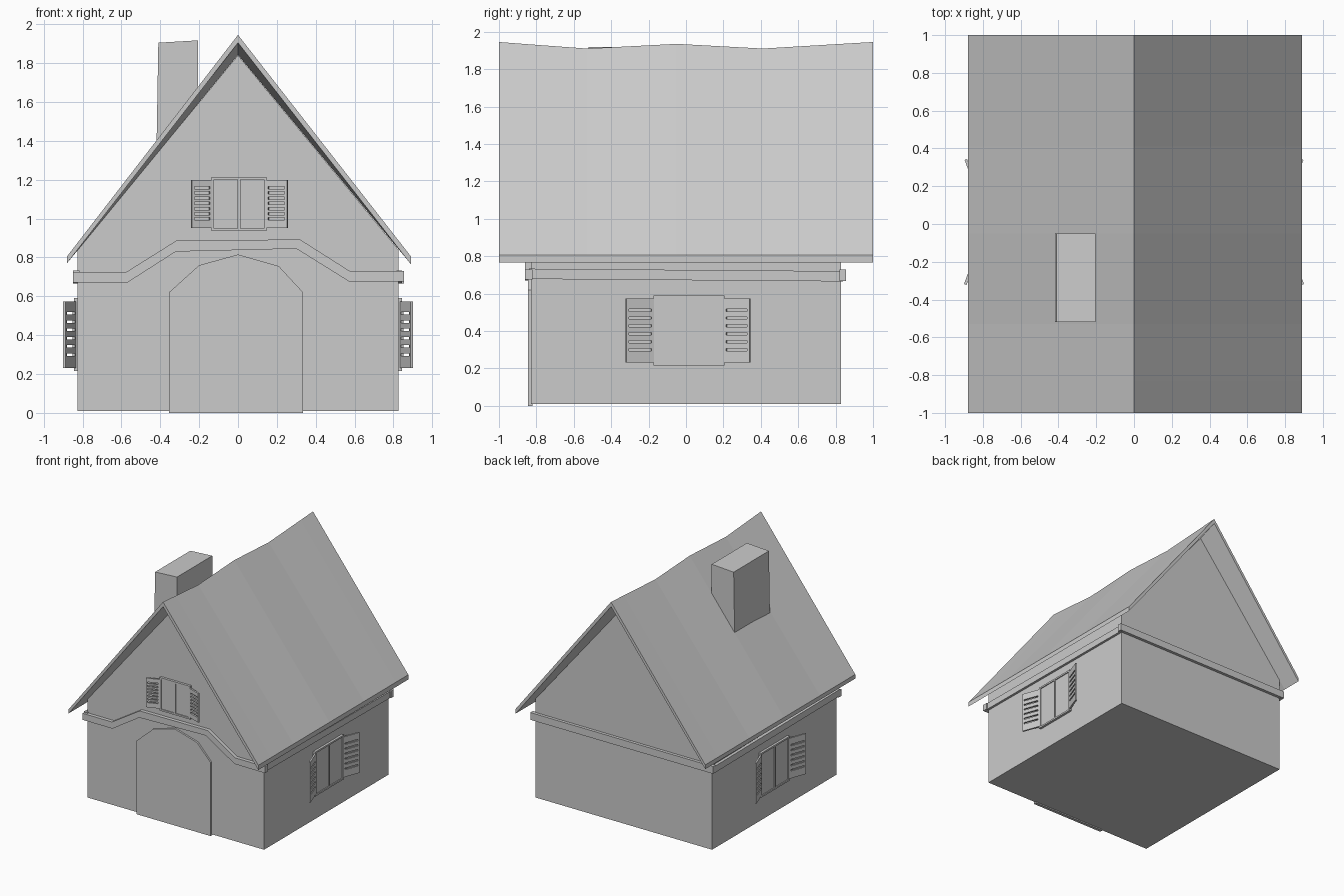
import bpy, bmesh, math
from mathutils import Matrix, Vector

if "Cube" in bpy.data.objects:
    bpy.data.objects.remove(bpy.data.objects["Cube"])


def finish(bm, name):
    bmesh.ops.recalc_face_normals(bm, faces=bm.faces)
    me = bpy.data.meshes.new(name)
    bm.to_mesh(me)
    bm.free()
    ob = bpy.data.objects.new(name, me)
    bpy.context.collection.objects.link(ob)
    return ob


def loft(name, rings):
    """Join equal closed rings and cap both ends."""
    bm = bmesh.new()
    rows = [[bm.verts.new(p) for p in r] for r in rings]
    n = len(rows[0])
    for a, b in zip(rows, rows[1:]):
        for i in range(n):
            j = (i + 1) % n
            bm.faces.new((a[i], a[j], b[j], b[i]))
    bm.faces.new(rows[0])
    bm.faces.new(rows[-1])
    return finish(bm, name)


def prism(name, xz, y0, y1):
    return loft(name, [[(x, y, z) for x, z in xz] for y in (y0, y1)])


def add_box(bm, lo, hi, mat):
    lo, hi = Vector(lo), Vector(hi)
    m = mat @ Matrix.Translation((lo + hi) / 2) @ Matrix.Diagonal((*(hi - lo), 1))
    bmesh.ops.create_cube(bm, size=1, matrix=m)


# Walls with gables
prism("house_walls", [(-.825, .01), (.825, .01), (.825, .84), (0, 1.84), (-.825, .84)], -.83, .83)

# Roof with a gently sagging ridge
rows = [(-1, 1.945, 1.905), (-.83, 1.932, 1.842), (-.53, 1.91, 1.842), (-.05, 1.935, 1.842),
        (.41, 1.91, 1.842), (.83, 1.935, 1.842), (1, 1.945, 1.905)]
loft("roof", [[(-.88, y, .805), (0, y, t), (.89, y, .805), (.89, y, .765), (0, y, b), (-.88, y, .77)]
              for y, t, b in rows])

# Chimney
loft("chimney", [[(-.42, -.52, 1.33), (-.205, -.52, 1.33), (-.205, -.05, 1.33), (-.42, -.05, 1.33)],
                 [(-.41, -.52, 1.905), (-.205, -.52, 1.917), (-.205, -.05, 1.917), (-.41, -.05, 1.905)]])

# Arched door
prism("door", [(-.355, 0), (.335, 0), (.335, .62), (.21, .755), (0, .815), (-.2, .76), (-.355, .62)],
      -.845, -.82)

# Trim band: raised over the door, straight on the other sides
prism("front_trim", [(-.85, .67), (-.57, .67), (-.32, .83), (.3, .845), (.57, .677), (.855, .675),
                     (.855, .73), (.575, .73), (.32, .892), (-.315, .888), (-.575, .725), (-.85, .725)],
      -.86, -.82)
prism("back_trim", [(-.85, .667), (.855, .667), (.855, .728), (-.85, .728)], .82, .855)
for name, x0, x1 in (("left_trim", -.85, -.815), ("right_trim", .815, .845)):
    loft(name, [[(x0, y, z), (x1, y, z), (x1, y, z + .055), (x0, y, z + .055)]
                for y, z in ((-.84, .678), (.84, .665))])


def window(name, mat, x0, x1, z0, z1, shutter_widths, slots):
    # Frame bars and two recessed panes; local -y points outward
    bm = bmesh.new()
    t, mid = .014, (x0 + x1) / 2
    for a, b in ((x0, x0 + t), (mid - t / 2, mid + t / 2), (x1 - t, x1)):
        add_box(bm, (a, -.02, z0 + t), (b, .01, z1 - t), mat)
    for a, b in ((z0, z0 + t), (z1 - t, z1)):
        add_box(bm, (x0, -.02, a), (x1, .01, b), mat)
    for a, b in ((x0 + t, mid - t / 2), (mid + t / 2, x1 - t)):
        add_box(bm, (a, -.012, z0 + t), (b, .01, z1 - t), mat)
    finish(bm, name + "_frame")
    # Slotted shutters standing ajar
    lo, hi = z0 + .017, z1 - .017
    for side, hinge, w in ((-1, x0, shutter_widths[0]), (1, x1, shutter_widths[1])):
        bm = bmesh.new()
        m = (mat @ Matrix.Translation((hinge, -.008, 0)) @ Matrix.Diagonal((side, 1, 1, 1))
             @ Matrix.Rotation(math.radians(-20), 4, 'Z'))
        for a, b in ((0, .014), (w - .014, w)):
            add_box(bm, (a, -.014, lo), (b, 0, hi), m)
        pitch, gap = (hi - lo) * .87 / (slots + 1), .013
        edges = [lo] + [lo + (hi - lo) * .1 + pitch * (i + .8) for i in range(slots)]
        for i, e in enumerate(edges):
            top = edges[i + 1] - gap / 2 if i < slots else hi
            add_box(bm, (.014, -.014, e + (gap / 2 if i else 0)), (w - .014, 0, top), m)
        finish(bm, name + ("_left_shutter" if side < 0 else "_right_shutter"))


# Gable window and a matching window on each side wall
window("gable_window", Matrix.Translation((0, -.83, 0)), -.137, .147, .935, 1.215, (.112, .117), 7)
right = Matrix.Translation((.825, 0, 0)) @ Matrix.Rotation(math.pi / 2, 4, 'Z')
window("right_window", right, -.175, .205, .215, .59, (.157, .148), 6)
window("left_window", Matrix.Diagonal((-1, 1, 1, 1)) @ right, -.175, .205, .215, .59, (.157, .148), 6)
